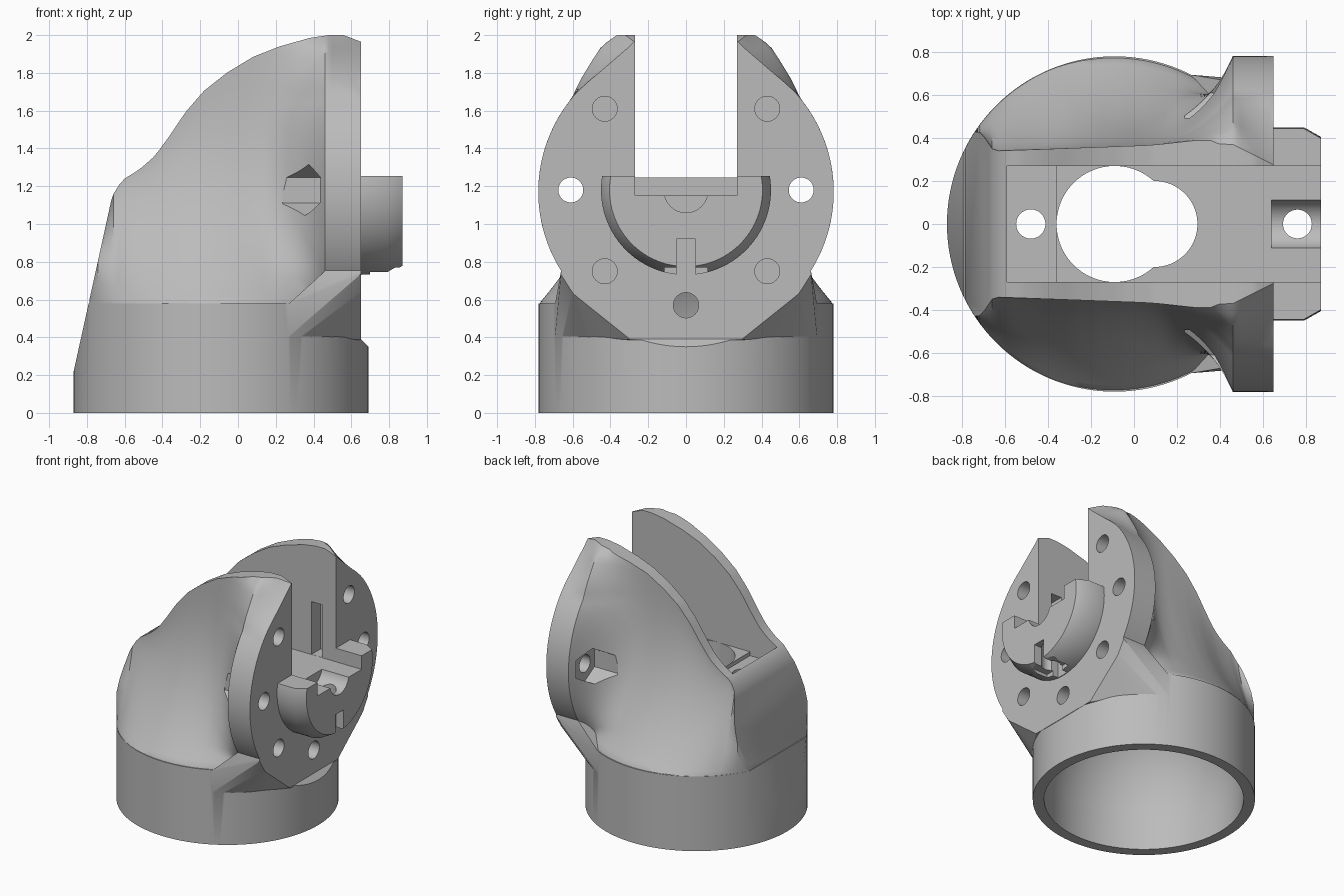
import bpy, bmesh, math
from mathutils import Vector

cube = bpy.data.objects.get("Cube")
if cube:
    bpy.data.objects.remove(cube, do_unlink=True)

grey = bpy.data.materials.new("plain grey")
grey.use_nodes = True
grey.diffuse_color = (0.5, 0.5, 0.5, 1)
grey.node_tree.nodes["Principled BSDF"].inputs["Base Color"].default_value = (0.5, 0.5, 0.5, 1)

CX, R, DZ = -0.09, 0.78, 1.17   # base axis, outer radius, flange centre height


def finish(bm, name):
    bmesh.ops.recalc_face_normals(bm, faces=bm.faces)
    mesh = bpy.data.meshes.new(name)
    bm.to_mesh(mesh)
    bm.free()
    mesh.materials.append(grey)
    ob = bpy.data.objects.new(name, mesh)
    bpy.context.collection.objects.link(ob)
    return ob


def loft(rings, name):
    """Closed solid through rings of equal point count."""
    bm = bmesh.new()
    rows = [[bm.verts.new(p) for p in ring] for ring in rings]
    n = len(rows[0])
    for a, b in zip(rows, rows[1:]):
        for i in range(n):
            j = (i + 1) % n
            bm.faces.new((a[i], a[j], b[j], b[i]))
    bm.faces.new(rows[0])
    bm.faces.new(rows[-1])
    return finish(bm, name)


def hull(name, half_points):
    """Convex solid around points mirrored across y."""
    bm = bmesh.new()
    for x, y, z in half_points:
        for s in (-1, 1):
            bm.verts.new((x, s * y, z))
    out = bmesh.ops.convex_hull(bm, input=bm.verts)
    loose = {v for v in out["geom_interior"] if isinstance(v, bmesh.types.BMVert)}
    bmesh.ops.delete(bm, geom=list(loose), context="VERTS")
    return finish(bm, name)


def box(name, x, y, z):
    bm = bmesh.new()
    bmesh.ops.create_cube(bm, size=1)
    for v in bm.verts:
        v.co = Vector([(s[0] + s[1]) / 2 + c * (s[1] - s[0])
                       for c, s in zip(v.co, (x, y, z))])
    return finish(bm, name)


def lathe(name, profile, centre, axis="Z", n=96):
    """Solid of revolution from (radius, position along axis) points."""
    rings = []
    for r, h in profile:
        ring = []
        for i in range(n):
            a = math.tau * i / n
            u, v = r * math.cos(a), r * math.sin(a)
            if axis == "Z":
                ring.append((centre[0] + u, centre[1] + v, h))
            else:
                ring.append((h, centre[0] + v, centre[1] + u))
        rings.append(ring)
    return loft(rings, name)


def rod(name, r, lo, hi, centre, axis="Z", n=32):
    return lathe(name, [(r, lo), (r, hi)], centre, axis, n)


def prism(name, points, half):
    return loft([[(x, s * half, z) for x, z in points] for s in (-1, 1)], name)


def combine(target, tool, operation):
    mod = target.modifiers.new(operation.lower(), "BOOLEAN")
    mod.operation, mod.object, mod.solver = operation, tool, "EXACT"
    tool.hide_render = True
    dg = bpy.context.evaluated_depsgraph_get()
    mesh = bpy.data.meshes.new_from_object(target.evaluated_get(dg))
    target.modifiers.clear()
    target.data = mesh
    bpy.data.objects.remove(tool, do_unlink=True)


# Crest line of the hood, seen from the side
CREST = [(-0.87, 0.22), (-0.67, 1.13), (-0.65, 1.185), (-0.6, 1.24), (-0.52, 1.29),
         (-0.44, 1.36), (-0.36, 1.47), (-0.28, 1.59), (-0.18, 1.705), (-0.06, 1.8),
         (0.08, 1.885), (0.22, 1.94), (0.38, 1.985), (0.48, 2.0), (0.56, 2.0), (0.65, 1.965)]
# Half width of the flat crest strip
STRIP = [(-0.87, 0.45), (-0.71, 0.425), (-0.66, 0.35), (-0.64, 0.34), (0.3, 0.375),
         (0.46, 0.37), (0.65, 0.275)]
# Shoulder of the flange by height: full behind, straight at the front
SHOULDER_BACK = [(1.68, 0.6), (1.77, 0.555), (1.86, 0.5), (1.93, 0.455), (1.98, 0.4), (2.0, 0.33)]
SHOULDER_FRONT = [(1.68, 0.6), (1.965, 0.27), (2.0, 0.23)]


def along(table, x):
    for (a, p), (b, q) in zip(table, table[1:]):
        if x <= b:
            return p + (q - p) * (x - a) / (b - a)
    return table[-1][1]


def clamp(t):
    return min(max(t, 0), 1)


def flange_width(x, z):
    if z < 1.68:
        return math.sqrt(max((R + 0.002) ** 2 - (z - DZ) ** 2, 0))
    t = clamp((x - 0.47) / 0.18)
    return along(SHOULDER_BACK, z) * (1 - t) + along(SHOULDER_FRONT, z) * t


def half_width(x, z, top):
    foot = math.sqrt(max(R * R - (x - CX) ** 2, 0)) * 0.996
    strip = along(STRIP, x)
    if x < 0:
        strip = min(strip, foot)
    s = clamp((z - 0.58) / max(top - 0.58, 0.01))
    power = 1.2 + 1.8 * clamp((x + 0.7) / 0.86)
    y = strip + max(foot - strip, 0) * (1 - s) ** power
    # Flare out into the flange
    w = clamp(x / 0.46) ** 2.7
    return y + max(flange_width(x, z) - y, 0) * w


# Hood: sections across the body, lofted from back to flange
xs = [-0.785 + 0.0225 * i for i in range(6)] + [-0.66 + 0.03 * i for i in range(23)]
xs += [0.02 + 0.02 * i for i in range(22)] + [0.46 + 0.019 * i for i in range(11)] + [0.67]
rings = []
for x in xs:
    top = along(CREST, x)
    side = []
    for j in range(45):
        z = 0.56 + (top - 0.56) * j / 44
        side.append((half_width(x, z, top), z))
    rings.append([(x, y, z) for y, z in side] + [(x, -y, z) for y, z in reversed(side)])
body = loft(rings, "elbow_body")

# Base sleeve and flange disc
combine(body, rod("base_sleeve", R, 0, 0.578, (CX, 0), n=128), "UNION")
combine(body, rod("flange", R, 0.46, 0.68, (0, DZ), "X", 128), "UNION")

# Gusset blending the underside of the flange into the sleeve
gusset = [(0.68, 0.6, 0.665), (0.68, 0.25, 0.385), (0.68, 0.66, 0.76),
          (0.47, 0.66, 0.76), (0.36, 0.645, 0.65)]
for k in range(9):
    a = math.radians(20 + 5.4 * k)
    for z in (0.4, 0.57):
        gusset.append((CX + 0.778 * math.cos(a), 0.778 * math.sin(a), z))
combine(body, hull("gusset", gusset), "UNION")

# One flat front face above a sloping lip
combine(body, prism("front_trim", [(0.65, 0.39), (0.70, 0.34), (0.9, 0.34),
                                   (0.9, 2.2), (0.65, 2.2)], 1), "DIFFERENCE")

# Half-round boss
boss = lathe("boss", [(0.45, 0.6), (0.45, 0.79), (0.405, 0.87)], (0, 1.18), "X")
combine(boss, box("boss_top_cut", (0.5, 1), (-1, 1), (1.255, 2)), "DIFFERENCE")
combine(body, boss, "UNION")

cutters = [
    # Sloping back of the sleeve
    prism("back_slope", [(-0.87, 0.22), (-0.66, 1.175), (-1.1, 1.175), (-1.1, 0.22)], 1),
    # Dome-shaped hollow inside the sleeve
    lathe("hollow", [(0.7, -0.1), (0.7, 0.2)] +
          [(0.7 * math.cos(a), 0.2 + 0.82 * math.sin(a))
           for a in [math.radians(6 * k) for k in range(1, 12)]] + [(0.27, 0.96), (0.27, 1.4)],
          (CX, 0)),
    # Cable channel, sunken shelf and their openings
    box("channel", (-0.59, 0.95), (-0.27, 0.27), (1.15, 2.2)),
    box("shelf", (-0.59, -0.36), (-0.27, 0.27), (1.12, 1.3)),
    box("back_gap", (-0.8, -0.5), (-0.27, 0.27), (1.251, 2.2)),
    rod("cable_hole", 0.2, 0.75, 1.4, (0.095, 0), n=64),
    rod("shelf_hole", 0.068, 0.7, 1.4, (-0.48, 0)),
    # Boss groove, pin hole and key slots
    rod("boss_groove", 0.115, 0.64, 1.0, (0, 1.175), "X", 48),
    rod("pin_hole", 0.067, 0.66, 1.3, (0.76, 0)),
    box("key_slot", (0.655, 1), (-0.05, 0.05), (0.6, 0.92)),
    box("key_cross", (0.7, 1), (-0.115, 0.115), (0.6, 0.77)),
    rod("lower_hole", 0.067, 0.4, 0.8, (0, 0.57), "X"),
]
for s in (-1, 1):
    cutters += [
        rod("through_hole", 0.066, 0.2, 0.8, (s * 0.61, 1.18), "X"),
        rod("nut_pocket", 0.135, 0.235, 0.44, (s * 0.61, 1.18), "X", 6),
        rod("upper_hole", 0.066, 0.48, 0.8, (s * 0.43, 1.61), "X"),
        rod("low_hole", 0.066, 0.48, 0.8, (s * 0.43, 0.75), "X"),
        box("nut_slot", (0.44, 0.53), sorted((s * 0.2, s * 0.38)), (1.151, 1.56)),
    ]
for c in cutters:
    combine(body, c, "DIFFERENCE")

bpy.ops.object.select_all(action="DESELECT")
body.select_set(True)
bpy.context.view_layer.objects.active = body
bpy.ops.object.shade_smooth_by_angle(angle=math.radians(30))
